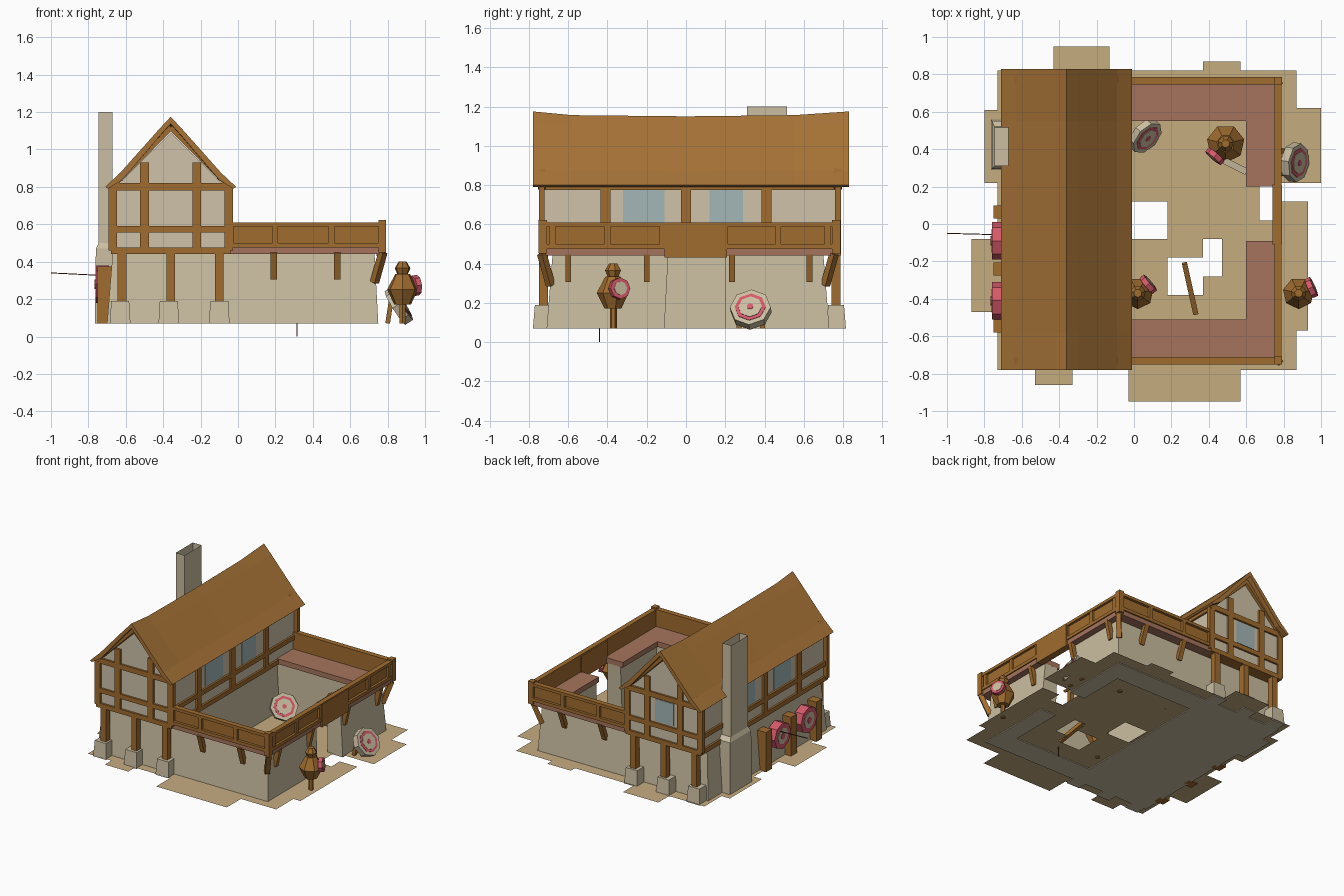
import bpy, bmesh
from mathutils import Matrix, Vector

if "Cube" in bpy.data.objects:
    bpy.data.objects.remove(bpy.data.objects["Cube"])

def mat(name, r, g, b):
    m = bpy.data.materials.new(name)
    m.diffuse_color = [((c / 255 + 0.055) / 1.055) ** 2.4 for c in (r, g, b)] + [1]
    m.use_nodes = True
    m.node_tree.nodes["Principled BSDF"].inputs["Base Color"].default_value = m.diffuse_color
    return m

STONE = mat("stone", 203, 190, 161)
PLASTER = mat("plaster", 207, 194, 168)
WOOD = mat("wood", 160, 108, 47)
ROOF = mat("roof_wood", 168, 116, 55)
SAND = mat("sand", 198, 172, 128)
PLANK = mat("red_planks", 166, 116, 93)
RED = mat("red_paint", 214, 90, 106)
GLASS = mat("window_glass", 164, 182, 183)
DARK = mat("dark_shaft", 95, 55, 40)

def finish(bm, name, *mats):
    bmesh.ops.recalc_face_normals(bm, faces=bm.faces)
    me = bpy.data.meshes.new(name)
    bm.to_mesh(me)
    bm.free()
    for m in mats:
        me.materials.append(m)
    ob = bpy.data.objects.new(name, me)
    bpy.context.collection.objects.link(ob)
    return ob

def frustum(bm, lo, hi, z0, z1):
    """Block between two rectangles (x0, y0, x1, y1)."""
    v = [bm.verts.new((r[i], r[j], z)) for r, z in ((lo, z0), (hi, z1))
         for i, j in ((0, 1), (2, 1), (2, 3), (0, 3))]
    for f in ((3, 2, 1, 0), (4, 5, 6, 7), (0, 1, 5, 4), (1, 2, 6, 5), (2, 3, 7, 6), (3, 0, 4, 7)):
        bm.faces.new([v[i] for i in f])

def box(bm, x0, y0, x1, y1, z0, z1):
    frustum(bm, (x0, y0, x1, y1), (x0, y0, x1, y1), z0, z1)

def beam(bm, p, q, w, d=None):
    p, q = Vector(p), Vector(q)
    rot = (q - p).to_track_quat('Z', 'Y').to_matrix().to_4x4()
    m = Matrix.Translation((p + q) / 2) @ rot @ Matrix.Diagonal((w, d or w, (q - p).length, 1))
    bmesh.ops.create_cube(bm, size=1, matrix=m)

def cyl(bm, p, q, r1, r2, n=8, index=0):
    p, q = Vector(p), Vector(q)
    rot = (q - p).to_track_quat('Z', 'Y').to_matrix().to_4x4()
    old = set(bm.faces)
    bmesh.ops.create_cone(bm, cap_ends=True, segments=n, radius1=r1, radius2=r2, depth=(q - p).length,
                          matrix=Matrix.Translation((p + q) / 2) @ rot)
    for f in set(bm.faces) - old:
        f.material_index = index

def boxes(name, m, items):
    bm = bmesh.new()
    for b in items:
        box(bm, *b)
    return finish(bm, name, m)

# Patchy ground with holes in the yard
bm = bmesh.new()
for x0, y0, x1, y1 in ((-.73, -.78, -.02, .82), (-.02, -.78, .87, -.38), (-.02, .22, .87, .82),
                       (-.02, -.38, .18, -.08), (-.02, .12, .18, .22), (.18, -.18, .37, .22),
                       (.37, -.38, .47, -.28), (.37, -.08, .47, .22), (.47, -.38, .67, .22),
                       (.67, -.38, .87, .02), (.78, .02, .87, .12),
                       (-.43, .82, -.13, .95), (.37, .82, .57, .87), (-.8, .22, -.73, .61),
                       (-.87, -.47, -.73, -.08), (-.53, -.86, -.33, -.78), (-.03, -.95, .57, -.78),
                       (.87, .22, 1, .62), (.87, -.57, .93, .12)):
    bm.faces.new([bm.verts.new((x, y, .077)) for x, y in ((x0, y0), (x1, y0), (x1, y1), (x0, y1))])
finish(bm, "ground", SAND)

# Battered stone walls: house base, yard walls, gate piers
bm = bmesh.new()
for lo, hi in (((-.70, -.71, -.04, .73), (-.67, -.68, -.06, .70)),
               ((-.10, -.71, .75, -.53), (-.10, -.68, .73, -.53)),
               ((-.10, .56, .75, .73), (-.10, .56, .73, .70)),
               ((.62, -.70, .75, -.11), (.62, -.67, .73, -.09)),
               ((.62, .20, .75, .72), (.62, .20, .73, .69))):
    frustum(bm, lo, hi, .07, .445)
finish(bm, "stone_walls", STONE)

# Wall walk
boxes("wall_walk", PLANK, [(-.06, -.74, .78, -.51, .44, .48), (-.06, .55, .78, .775, .44, .48),
                           (.60, -.51, .78, -.09, .44, .48), (.60, .20, .78, .55, .44, .48)])

# Parapet: boards, rails and dividers
par = [(-.06, -.73, .76, -.71, .47, .60), (-.06, .745, .76, .765, .47, .60), (.75, -.73, .77, .765, .47, .60)]
for z0, z1 in ((.475, .50), (.588, .61)):
    par += [(-.06, -.75, .785, -.71, z0, z1), (-.06, .745, .785, .785, z0, z1), (.75, -.75, .788, .785, z0, z1)]
for x in (-.04, .2, .5):
    par += [(x - .015, -.75, x + .015, -.71, .48, .60), (x - .015, .745, x + .015, .785, .48, .60)]
for y in (-.68, -.4, -.12, .2, .47, .72):
    par.append((.75, y - .015, .785, y + .015, .48, .60))
for y in (-.73, .765):
    par.append((.75, y - .022, .792, y + .022, .45, .622))
boxes("parapet", WOOD, par)
boxes("gate_lintel", WOOD, [(.74, -.11, .792, .21, .43, .605)])

# Sloping brackets below the parapet
bm = bmesh.new()
for x in (.19, .53):
    beam(bm, (x, -.69, .31), (x, -.735, .45), .035, .03)
    beam(bm, (x, .71, .31), (x, .765, .45), .035, .03)
for y in (-.6, -.2, .235, .63):
    beam(bm, (.735, y, .31), (.768, y, .45), .03, .035)
for s, y in ((-1, -.69), (1, .71)):
    beam(bm, (.73, y, .29), (.775, y + s * .045, .45), .035)
finish(bm, "brackets", WOOD)

# Upper house body
CX = -.36
bm = bmesh.new()
prof = ((-.665, .45), (-.055, .45), (-.055, .79), (CX, 1.09), (-.665, .79))
a, b = [[bm.verts.new((x, y, z)) for x, z in prof] for y in (-.735, .775)]
bm.faces.new(a)
bm.faces.new(b)
for i in range(5):
    bm.faces.new((a[i], a[i - 1], b[i - 1], b[i]))
finish(bm, "upper_house", PLASTER)
boxes("upper_floor", WOOD, [(-.68, -.75, -.04, .79, .44, .475)])

# Timber frame on gables and long sides
bm = bmesh.new()
for y0, y1 in ((-.75, -.72), (.76, .79)):
    for z0, z1 in ((.555, .59), (.78, .82)):
        box(bm, -.68, y0, -.04, y1, z0, z1)
    for dx in (.14, -.14):
        box(bm, CX + dx - .023, y0, CX + dx + .023, y1, .46, .93)
    for s in (-1, 1):
        box(bm, CX + s * .31 - .023, y0, CX + s * .31 + .023, y1, .46, .8)
        beam(bm, (CX + s * .33, (y0 + y1) / 2, .79), (CX, (y0 + y1) / 2, 1.12), .04, .035)
for x0, x1 in ((-.68, -.65), (-.07, -.04)):
    for z0, z1 in ((.555, .59), (.775, .81)):
        box(bm, x0, -.74, x1, .78, z0, z1)
    for y in (-.41, 0, .41):
        box(bm, x0, y - .025, x1, y + .025, .46, .8)
finish(bm, "timber_frame", WOOD)

# Window plates
win = [(-.44, .774, -.28, .779, .6, .77)]
for x in (-.669, -.055):
    win += [(x, -.32, x + .004, -.11, .6, .775), (x, .12, x + .004, .29, .6, .775)]
boxes("windows", GLASS, win)

# Swept roof with slightly raised ridge ends
half = ((.35, .80), (.27, .87), (.06, 1.09), (0, 1.15))
outer = [(CX - x, z) for x, z in half] + [(CX + x, z) for x, z in half[-2::-1]]
inner = [(CX + (x - CX) * .96, z - .035) for x, z in outer]
inner[0], inner[-1] = (CX - .335, .79), (CX + .335, .79)
ring = outer + inner[::-1]
bm = bmesh.new()
secs = []
for y, lift in ((-.78, .025), (-.58, .006), (0, 0), (.55, .006), (.83, .025)):
    secs.append([bm.verts.new((x, y, z + lift * max(0, z - .8) / .35)) for x, z in ring])
n = len(ring)
for p, q in zip(secs, secs[1:]):
    for i in range(n):
        bm.faces.new((p[i - 1], p[i], q[i], q[i - 1]))
for s in (secs[0], secs[-1]):
    for i in range(6):
        bm.faces.new((s[i], s[i + 1], s[n - 2 - i], s[n - 1 - i]))
finish(bm, "roof", ROOF)

# Porch posts on stone footings, front and back
boxes("house_posts", WOOD, [(x - .023, y - .023, x + .023, y + .023, .18, .45)
                            for x in (-.62, -.36, -.1) for y in (-.725, .765)])
bm = bmesh.new()
for x in (-.63, -.37, -.1):
    for y in (-.73, .765):
        frustum(bm, (x - .055, y - .05, x + .055, y + .05), (x - .048, y - .04, x + .048, y + .04), .07, .19)
finish(bm, "post_footings", STONE)

# Chimney with wide foot and open flue
bm = bmesh.new()
frustum(bm, (-.765, .29, -.64, .56), (-.76, .295, -.64, .55), .07, .47)
frustum(bm, (-.76, .295, -.64, .55), (-.745, .31, -.66, .52), .47, .50)
frustum(bm, (-.745, .31, -.67, .52), (-.745, .31, -.67, .515), .48, 1.2)
bm.faces.ensure_lookup_table()
top = max(bm.faces, key=lambda f: f.calc_center_median().z)
bmesh.ops.inset_region(bm, faces=[top], thickness=.014)
bmesh.ops.translate(bm, verts=top.verts, vec=(0, 0, -.15))
finish(bm, "chimney", STONE)

# Wooden stands on the left side
boxes("side_stands", WOOD, [(-.75, y - .035, -.67, y + .035, .07, .375) for y in (.065, -.24, -.545)])

# Octagonal targets with painted rings
def target(name, c, nrm, r, depth, base, plates):
    c, nrm = Vector(c), Vector(nrm).normalized()
    bm = bmesh.new()
    cyl(bm, c - nrm * depth / 2, c + nrm * depth / 2, r, r, 8, base)
    for k, (f, idx) in enumerate(plates):
        p = c + nrm * (depth / 2 + .003 * k)
        cyl(bm, p, p + nrm * .003, r * f, r * f, 8, idx)
    finish(bm, name, STONE, RED)

rings = ((.76, 1), (.58, 0), (.16, 1))
target("gate_target", (.86, .33, .165), (.8, -.1, .5), .105, .05, 0, rings)
target("yard_target", (.06, .47, .17), (.6, -.55, .5), .10, .04, 0, rings)
for y in (-.09, -.41):
    target("side_target", (-.725, y, .28), (-1, 0, 0), .10, .07, 1, ((.62, 0), (.25, 1)))
bm = bmesh.new()
for y in (.27, .39):
    beam(bm, (.80, y, .07), (.82, y, .2), .025)
finish(bm, "target_legs", WOOD)

# Training dummies with small shields
def dummy(name, x, y, dx, dy, s=1.0):
    bm = bmesh.new()
    cyl(bm, (x, y, .07), (x, y, .2), .018, .018, 6)
    cyl(bm, (x, y, .17), (x, y, .25), .045 * s, .085 * s, 7)
    cyl(bm, (x, y, .25), (x, y, .335), .085 * s, .04 * s, 7)
    cyl(bm, (x, y, .325), (x, y, .365), .025, .043, 7)
    cyl(bm, (x, y, .365), (x, y, .40), .043, .022, 7)
    finish(bm, name, WOOD)
    d = Vector((dx, dy, .1)).normalized()
    target(name + "_shield", Vector((x, y, .265)) + d * .075 * s, d, .055, .03, 1, ((.65, 0),))

dummy("gate_dummy", .88, -.37, .9, .4)
dummy("yard_dummy", .49, .43, -.6, -.7, 1.2)
dummy("house_dummy", .02, -.37, .7, .6)

# Loose pieces: dummy arm, lying pole, stray arrows
bm = bmesh.new()
beam(bm, (.48, .34, .26), (.60, .28, .24), .035)
finish(bm, "dummy_arm", STONE)
bm = bmesh.new()
beam(bm, (.27, -.21, .2), (.33, -.48, .09), .028)
finish(bm, "leaning_pole", WOOD)
bm = bmesh.new()
beam(bm, (-1, -.05, .34), (-.70, -.058, .325), .005)
beam(bm, (.315, -.44, 0), (.315, -.44, .1), .005)
finish(bm, "arrows", DARK)
